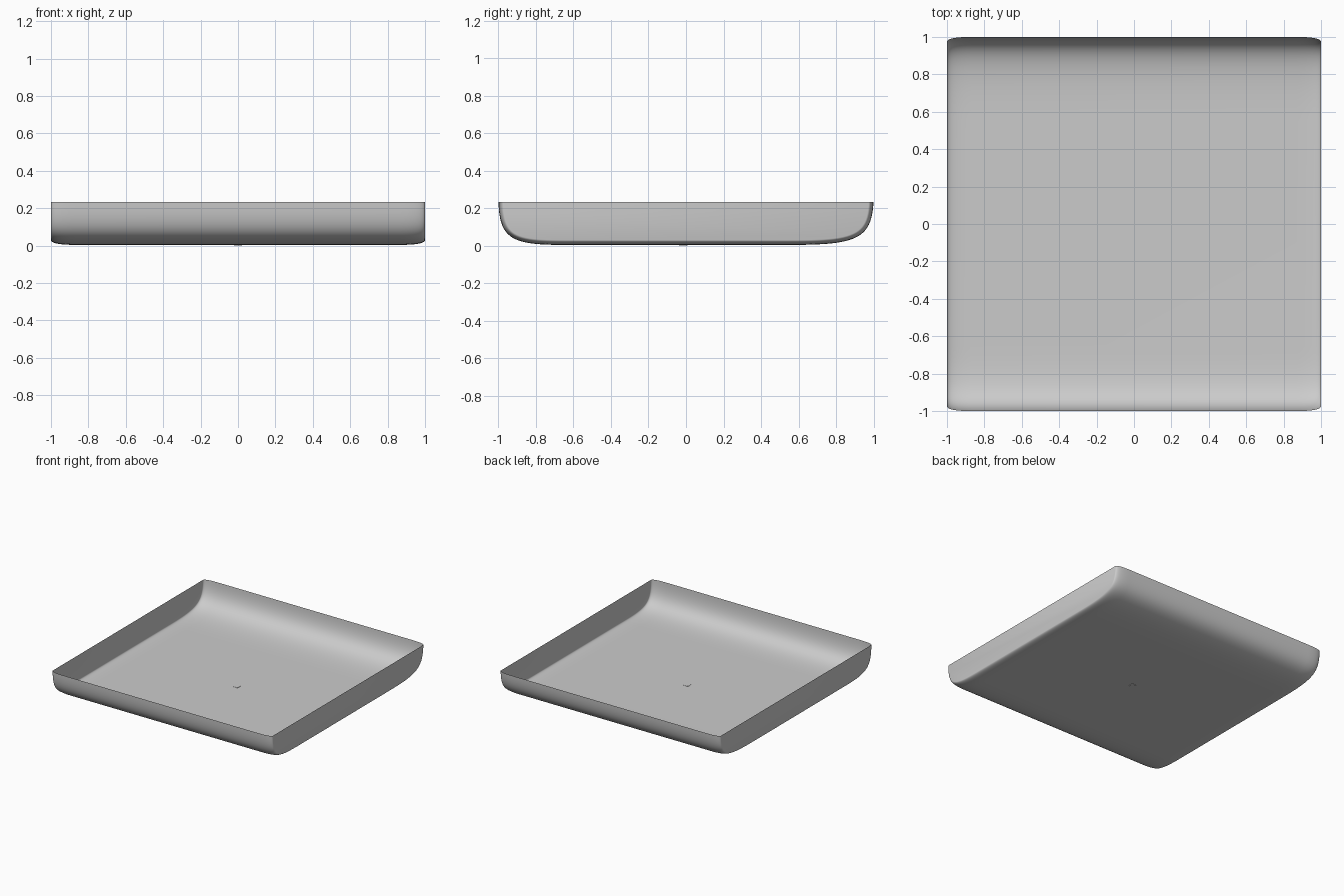
import bpy, bmesh
from mathutils import Vector

if "Cube" in bpy.data.objects:
    bpy.data.objects.remove(bpy.data.objects["Cube"])

TOP, FLOOR = 0.232, 0.004


def bezier(pts, n):
    """Sample a quadratic or cubic Bezier curve by repeated interpolation."""
    out = []
    for i in range(n + 1):
        p = [Vector(q) for q in pts]
        while len(p) > 1:
            p = [a.lerp(b, i / n) for a, b in zip(p, p[1:])]
        out.append(p[0])
    return out


def make_object(name, bm):
    bmesh.ops.recalc_face_normals(bm, faces=bm.faces)
    mesh = bpy.data.meshes.new(name)
    bm.to_mesh(mesh)
    bm.free()
    obj = bpy.data.objects.new(name, mesh)
    bpy.context.collection.objects.link(obj)
    bpy.context.view_layer.objects.active = obj
    obj.select_set(True)
    bpy.ops.object.shade_smooth_by_angle()
    obj.select_set(False)
    return obj


# Long-side profile (y, z): front sweep is tighter than the back sweep
front = bezier([(-1, TOP), (-0.995, 0.03), (-0.92, FLOOR), (-0.65, FLOOR)], 24)
back = bezier([(1, TOP), (0.99, 0.03), (0.9, FLOOR), (0.55, FLOOR)], 24)
profile = front + back[::-1]

# Inward normals, kept horizontal at the rim so the top stays level
normals = []
for i in range(len(profile)):
    t = profile[min(i + 1, len(profile) - 1)] - profile[max(i - 1, 0)]
    normals.append(Vector((-t.y, t.x)).normalized())
normals[0], normals[-1] = Vector((1, 0)), Vector((-1, 0))

# Rounding at each end: (x position, inward offset)
rounding = bezier([(0.87, 0), (0.998, 0), (1, 0.026)], 12)
stations = [(-p.x, p.y) for p in reversed(rounding)] + [(p.x, p.y) for p in rounding]

# Tray shell: loft the profile along x and close both ends, open on top
bm = bmesh.new()
rows = []
for x, inset in stations:
    rows.append([bm.verts.new((x, *(p + n * inset))) for p, n in zip(profile, normals)])
for a, b in zip(rows, rows[1:]):
    for i in range(len(a) - 1):
        bm.faces.new((a[i], a[i + 1], b[i + 1], b[i]))
for row in (rows[0], rows[-1]):
    bm.faces.new(row)
make_object("tray_shell", bm)

# Tiny plug in the middle of the floor
bm = bmesh.new()
bmesh.ops.create_cube(bm, size=1)
bmesh.ops.scale(bm, vec=(0.045, 0.045, 0.006), verts=bm.verts)
bmesh.ops.bevel(bm, geom=[e for e in bm.edges if abs(e.verts[0].co.z - e.verts[1].co.z) > 0.001],
                offset=0.01, segments=3, affect='EDGES', profile=0.5)
bmesh.ops.translate(bm, vec=(0, -0.015, 0.003), verts=bm.verts)
make_object("floor_plug", bm)
